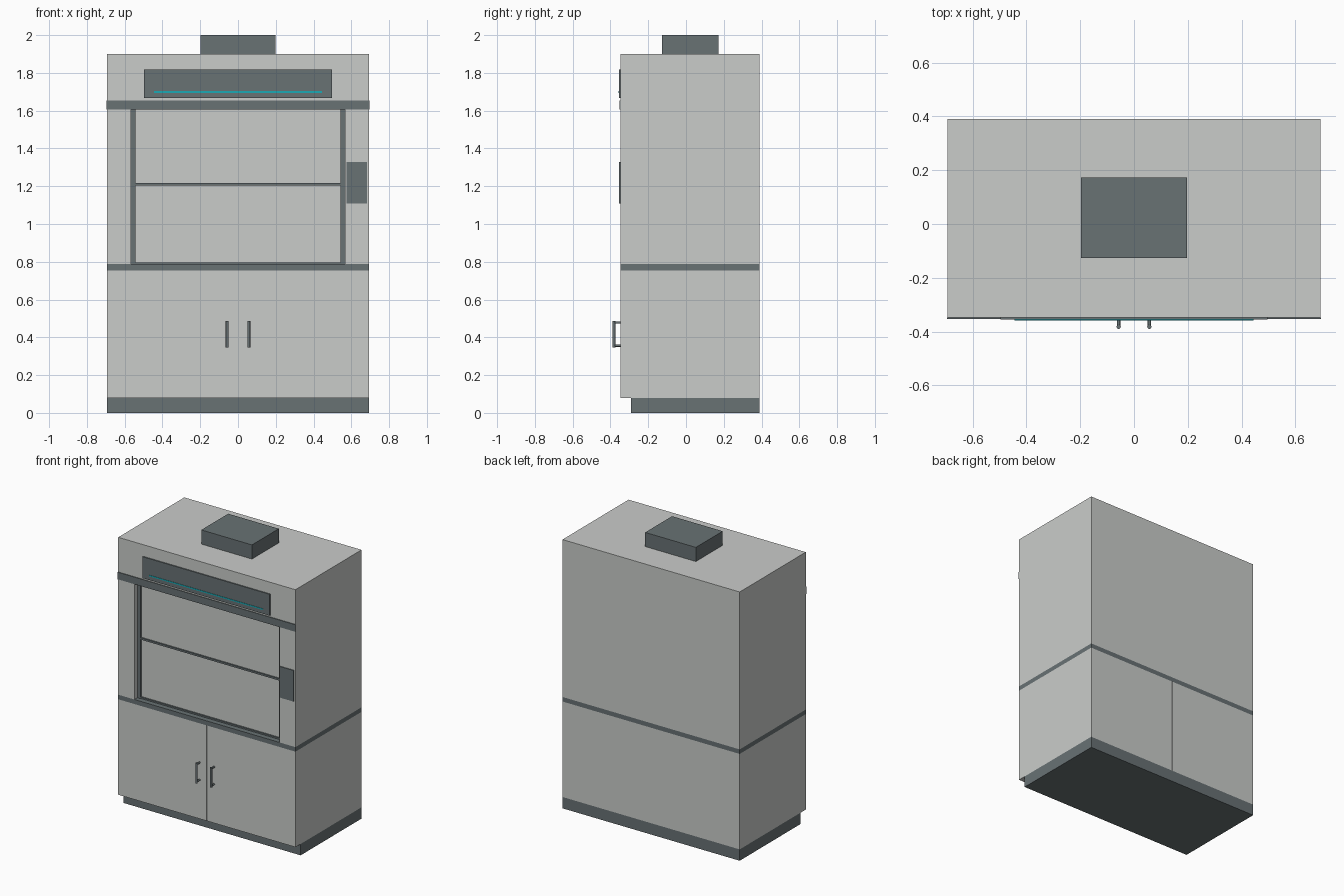
import bpy
import bmesh
import math
from mathutils import Matrix

if "Cube" in bpy.data.objects:
    bpy.data.objects.remove(bpy.data.objects["Cube"])


def material(name, rgb):
    m = bpy.data.materials.new(name)
    m.diffuse_color = (*rgb, 1)
    m.use_nodes = True
    m.node_tree.nodes["Principled BSDF"].inputs["Base Color"].default_value = m.diffuse_color
    return m


GREY = material("light grey", (0.59, 0.605, 0.59))
DARK = material("slate grey", (0.14, 0.168, 0.175))
CYAN = material("cyan", (0.01, 0.40, 0.46))


def finish(name, bm, mat):
    me = bpy.data.meshes.new(name)
    bm.to_mesh(me)
    bm.free()
    me.materials.append(mat)
    ob = bpy.data.objects.new(name, me)
    bpy.context.collection.objects.link(ob)
    return ob


def box(name, x, y, z, mat):
    """Box from (min, max) ranges on each axis."""
    bm = bmesh.new()
    bmesh.ops.create_cube(bm, size=1)
    for v in bm.verts:
        v.co = [lo + (c + 0.5) * (hi - lo) for c, (lo, hi) in zip(v.co, (x, y, z))]
    return finish(name, bm, mat)


def mirrored(name, x, y, z, mat):
    """The same box on the right and on the left."""
    box("right_" + name, x, y, z, mat)
    box("left_" + name, (-x[1], -x[0]), y, z, mat)


W = 0.693                 # half width
FRONT, BACK = -0.348, 0.39
OPEN = 0.567              # half width of the opening
Z0, Z1 = 0.787, 1.605     # opening bottom and top

# Plinth, cupboards and worktop
box("plinth", (-W, W), (-0.29, BACK), (0, 0.08), DARK)
mirrored("cupboard", (0.001, W), (FRONT, BACK), (0.08, 0.755), GREY)
box("worktop", (-W, W), (FRONT, BACK), (0.755, Z0), DARK)

# Chamber walls and upper housing
mirrored("chamber_wall", (OPEN, W), (FRONT, BACK), (Z0, Z1), GREY)
box("chamber_back", (-OPEN, OPEN), (0.36, BACK), (Z0, Z1), GREY)
box("upper_housing", (-W, W), (FRONT, BACK), (Z1, 1.9), GREY)
box("exhaust_collar", (-0.198, 0.198), (-0.127, 0.173), (1.9, 2.0), DARK)

# Sliding window: pane, side rails and cross bars
box("window_pane", (-0.55, 0.55), (-0.302, -0.292), (Z0, Z1), GREY)
mirrored("window_rail", (0.543, OPEN), (-0.315, -0.285), (Z0, Z1), DARK)
box("window_cross_bar", (-0.545, 0.545), (-0.312, -0.288), (1.203, 1.216), DARK)
box("window_bottom_bar", (-0.545, 0.545), (-0.312, -0.288), (Z0, 0.797), DARK)

# Front trim, light panel and control box
box("front_trim", (-W - 0.002, W + 0.002), (-0.353, FRONT), (Z1, 1.655), DARK)
box("display_panel", (-0.497, 0.497), (-0.356, FRONT), (1.667, 1.818), DARK)
box("light_strip", (-0.445, 0.445), (-0.3585, -0.355), (1.694, 1.703), CYAN)
box("control_box", (0.575, 0.682), (-0.354, FRONT), (1.108, 1.328), DARK)

# Door handles: a round bar on two stand-offs
for side, s in (("left", -1), ("right", 1)):
    bm = bmesh.new()
    parts = [((s * 0.057, -0.382, 0.417), 0.008, 0.14, Matrix())]
    parts += [((s * 0.057, -0.363, z), 0.006, 0.035, Matrix.Rotation(math.pi / 2, 4, "X"))
              for z in (0.356, 0.478)]
    for pos, r, length, rot in parts:
        bmesh.ops.create_cone(bm, cap_ends=True, segments=16, radius1=r, radius2=r,
                              depth=length, matrix=Matrix.Translation(pos) @ rot)
    ob = finish(side + "_door_handle", bm, DARK)
    bpy.ops.object.select_all(action="DESELECT")
    ob.select_set(True)
    bpy.context.view_layer.objects.active = ob
    bpy.ops.object.shade_smooth_by_angle()
